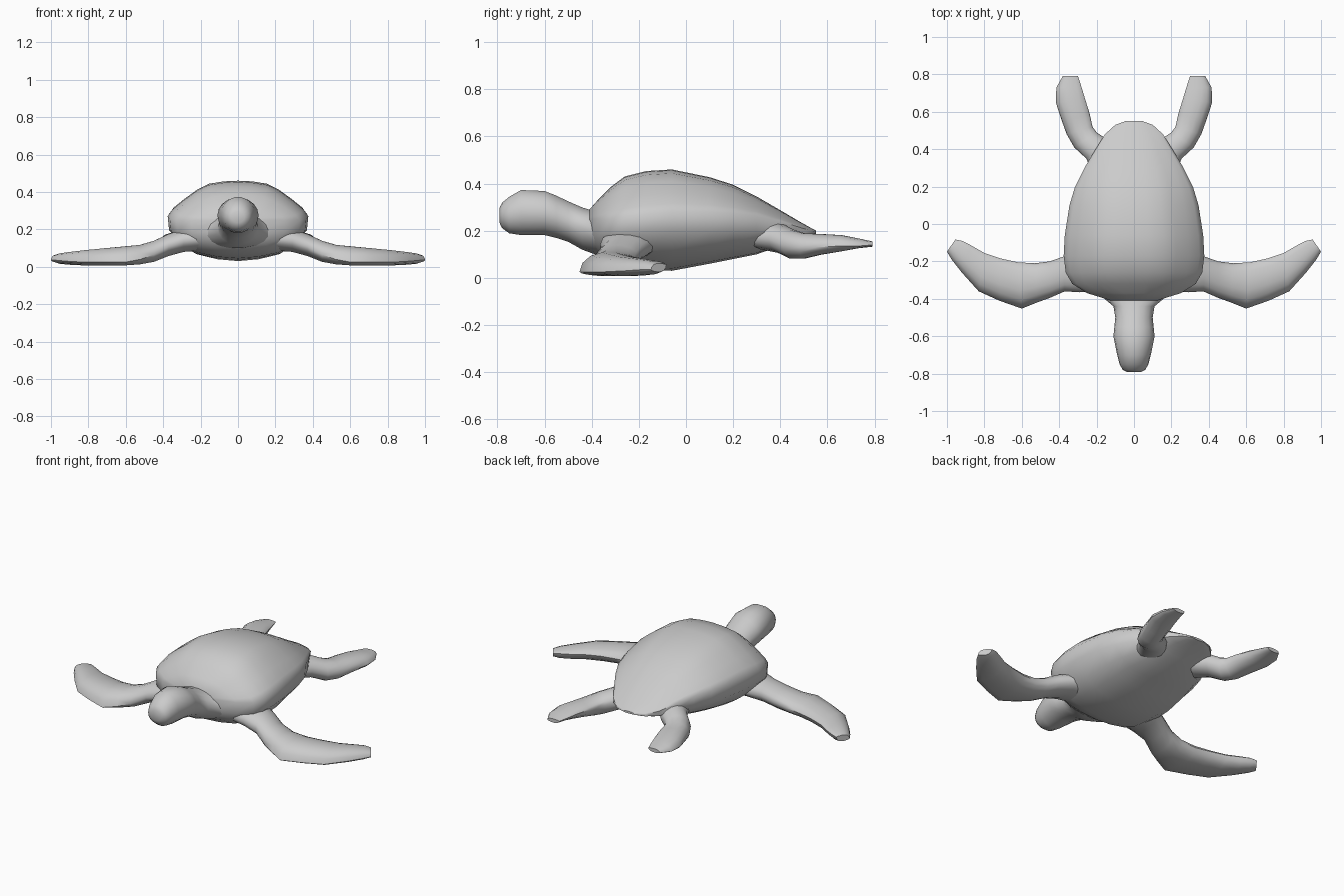
import bpy, bmesh, math
from mathutils import Vector


def skin(name, rings, mirror=False, angle=50):
    """Join equal-length rings into a capped, smooth surface."""
    bm = bmesh.new()
    loops = [[bm.verts.new(p) for p in ring] for ring in rings]
    n = len(loops[0])
    for a, b in zip(loops, loops[1:]):
        for i in range(n):
            j = (i + 1) % n
            bm.faces.new((a[i], a[j], b[j], b[i]))
    bm.faces.new(loops[0])
    bm.faces.new(loops[-1])
    bmesh.ops.recalc_face_normals(bm, faces=bm.faces)
    mesh = bpy.data.meshes.new(name)
    bm.to_mesh(mesh)
    bm.free()
    obj = bpy.data.objects.new(name, mesh)
    bpy.context.collection.objects.link(obj)
    if mirror:
        obj.modifiers.new("mirror", 'MIRROR')
    bpy.ops.object.select_all(action='DESELECT')
    obj.select_set(True)
    bpy.context.view_layer.objects.active = obj
    bpy.ops.object.shade_smooth_by_angle(angle=math.radians(angle))
    return obj


def oval(a, b, zb, zt, n=14):
    """Oval ring between edge points a and b, spanning heights zb to zt."""
    a, b = Vector(a), Vector(b)
    ring = []
    for i in range(n):
        t = 2 * math.pi * i / n
        p = a.lerp(b, 0.5 - 0.5 * math.cos(t))
        h = math.sin(t)
        edge = p.z
        p.z = edge + ((zt - edge) if h > 0 else (edge - zb)) * h
        ring.append(p)
    return ring


# shell and belly: y, half width, belly z, rim low z, rim high z, top z
body = [
    (-0.41, 0.12, 0.15, 0.19, 0.25, 0.29),
    (-0.37, 0.25, 0.10, 0.18, 0.25, 0.335),
    (-0.32, 0.33, 0.065, 0.18, 0.25, 0.385),
    (-0.26, 0.365, 0.045, 0.19, 0.26, 0.43),
    (-0.17, 0.376, 0.037, 0.195, 0.27, 0.453),
    (-0.06, 0.37, 0.03, 0.20, 0.28, 0.46),
    (0.10, 0.345, 0.06, 0.20, 0.28, 0.427),
    (0.20, 0.315, 0.08, 0.20, 0.275, 0.395),
    (0.30, 0.265, 0.10, 0.195, 0.265, 0.345),
    (0.40, 0.205, 0.135, 0.19, 0.24, 0.287),
    (0.48, 0.155, 0.165, 0.185, 0.215, 0.24),
    (0.53, 0.10, 0.18, 0.187, 0.20, 0.212),
    (0.552, 0.04, 0.187, 0.19, 0.195, 0.20),
]
upper = [(1, 0), (0.93, 0.2), (0.78, 0.45), (0.6, 0.72), (0.42, 0.91), (0.2, 0.98)]
lower = [(0.98, 0), (0.8, 0.5), (0.6, 0.78), (0.3, 0.94)]
rings = []
for y, w, zb, r0, r1, zt in body:
    top = [(w * u, y, r1 + (zt - r1) * v) for u, v in upper]
    bot = [(w * u, y, r0 + (zb - r0) * v) for u, v in lower]
    half = bot[::-1] + top
    rings.append([(0, y, zb)] + half + [(0, y, zt)]
                 + [(-x, q, z) for x, q, z in half[::-1]])
skin("shell", rings)

# head and neck: y, half width, bottom z, top z
head = [
    (-0.792, 0.035, 0.235, 0.295), (-0.78, 0.06, 0.21, 0.32),
    (-0.75, 0.077, 0.188, 0.345), (-0.70, 0.09, 0.18, 0.374),
    (-0.60, 0.11, 0.18, 0.37), (-0.55, 0.105, 0.168, 0.35),
    (-0.50, 0.10, 0.152, 0.326), (-0.44, 0.11, 0.118, 0.30),
    (-0.39, 0.17, 0.10, 0.285), (-0.30, 0.24, 0.09, 0.27),
]
skin("head", [oval((-w, y, (a + b) / 2), (w, y, (a + b) / 2), a, b, 18)
              for y, w, a, b in head])

# front flippers: leading edge, trailing edge, bottom z, top z
front = [
    ((0.20, -0.36, 0.15), (0.20, -0.10, 0.15), 0.085, 0.22),
    ((0.29, -0.365, 0.14), (0.29, -0.13, 0.14), 0.078, 0.205),
    ((0.37, -0.36, 0.11), (0.38, -0.175, 0.12), 0.055, 0.175),
    ((0.45, -0.395, 0.065), (0.45, -0.20, 0.09), 0.025, 0.14),
    ((0.52, -0.42, 0.04), (0.53, -0.21, 0.07), 0.012, 0.118),
    ((0.60, -0.452, 0.025), (0.62, -0.205, 0.065), 0.006, 0.11),
    ((0.72, -0.41, 0.025), (0.71, -0.185, 0.065), 0.006, 0.10),
    ((0.83, -0.36, 0.025), (0.80, -0.155, 0.062), 0.006, 0.09),
    ((0.92, -0.26, 0.03), (0.87, -0.115, 0.06), 0.01, 0.08),
    ((0.975, -0.19, 0.035), (0.92, -0.09, 0.06), 0.015, 0.072),
    ((1.0, -0.148, 0.035), (0.955, -0.083, 0.055), 0.025, 0.062),
]
skin("front_flipper", [oval(*s) for s in front], mirror=True)

# rear flippers: outer edge, inner edge, bottom z, top z
rear = [
    ((0.22, 0.27, 0.18), (0.08, 0.38, 0.18), 0.12, 0.24),
    ((0.255, 0.35, 0.165), (0.14, 0.45, 0.17), 0.105, 0.23),
    ((0.32, 0.41, 0.14), (0.20, 0.49, 0.16), 0.08, 0.205),
    ((0.36, 0.48, 0.13), (0.222, 0.52, 0.16), 0.08, 0.19),
    ((0.385, 0.55, 0.13), (0.237, 0.59, 0.16), 0.097, 0.187),
    ((0.418, 0.65, 0.135), (0.262, 0.67, 0.16), 0.112, 0.182),
    ((0.415, 0.73, 0.135), (0.28, 0.73, 0.155), 0.125, 0.168),
    ((0.38, 0.792, 0.14), (0.30, 0.792, 0.15), 0.132, 0.155),
]
skin("rear_flipper", [oval(*s) for s in rear], mirror=True)
